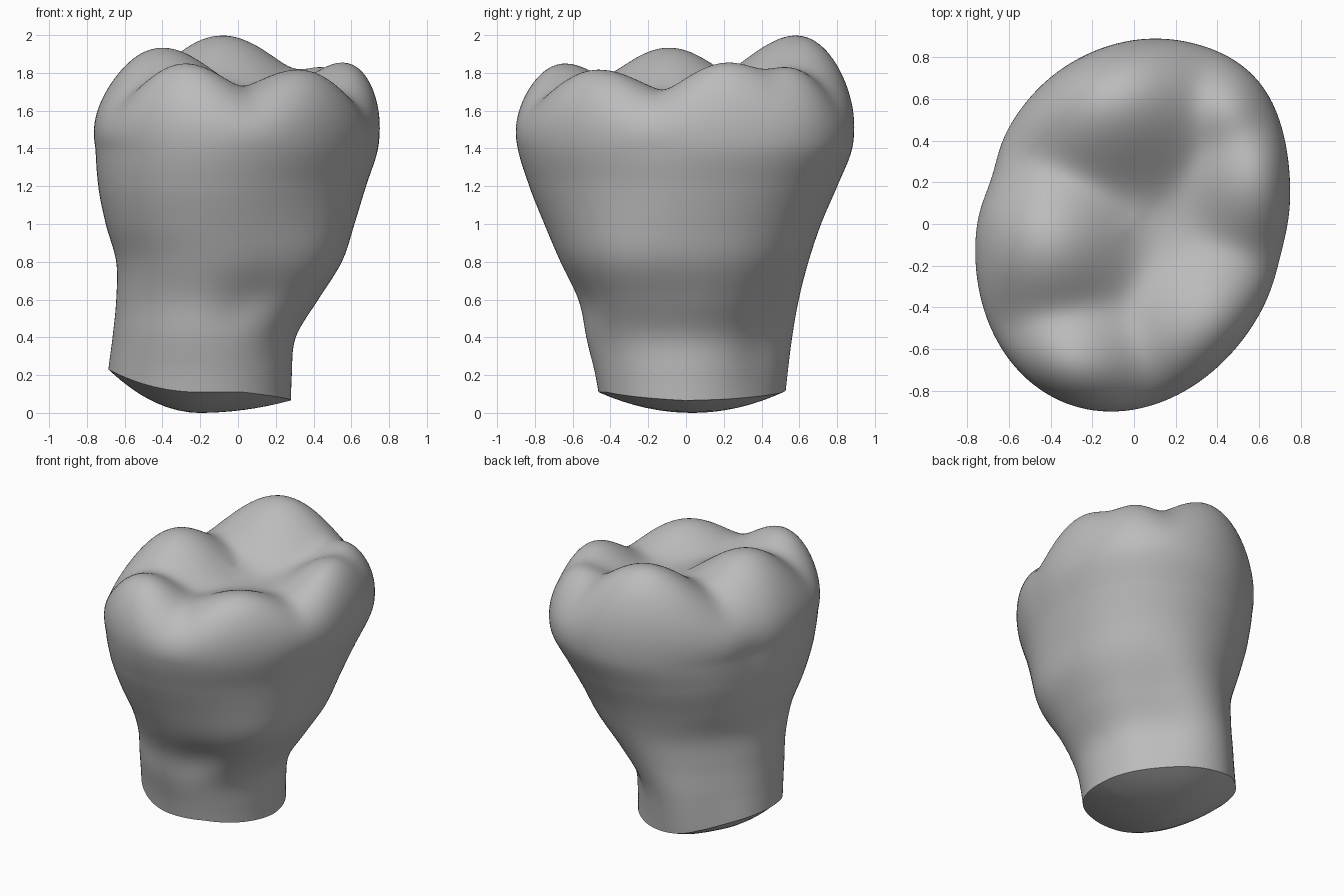
import bpy, bmesh, math

old = bpy.data.objects.get("Cube")
if old:
    bpy.data.objects.remove(old)

SEGMENTS = 128
SHOULDER = 1.4

# Wall stations: height, min x, max x, min y, max y, skew
STATIONS = [
    (0.00, -0.70, 0.28, -0.45, 0.52, -0.04),
    (0.20, -0.69, 0.285, -0.48, 0.54, -0.04),
    (0.40, -0.665, 0.305, -0.53, 0.565, -0.02),
    (0.60, -0.645, 0.42, -0.575, 0.60, 0.02),
    (0.80, -0.645, 0.54, -0.665, 0.65, 0.06),
    (1.00, -0.70, 0.61, -0.75, 0.715, 0.09),
    (1.20, -0.74, 0.675, -0.83, 0.80, 0.11),
    (1.40, -0.755, 0.74, -0.892, 0.88, 0.12),
    (1.60, -0.757, 0.757, -0.906, 0.90, 0.12),
]

# Cusps: x, y, height, spread
CUSPS = [
    (-0.11, 0.67, 2.04, 0.45),
    (-0.42, -0.09, 1.94, 0.38),
    (-0.32, -0.73, 1.91, 0.35),
    (0.40, -0.54, 1.86, 0.40),
    (0.67, 0.24, 1.92, 0.36),
    (0.49, 0.58, 1.88, 0.28),
]

# Wall hollows (negative depth bulges): angle, height, width, spread, depth
HOLLOWS = [
    (157, 1.50, 9, 0.38, 0.035),
    (-17, 1.60, 10, 0.25, 0.03),
    (50, 0.42, 24, 0.36, 0.08),
    (135, 0.20, 24, 0.40, 0.07),
    (-72, 0.58, 18, 0.16, 0.04),
    (-38, 0.80, 26, 0.32, -0.10),
    (128, 1.15, 24, 0.35, -0.03),
    (38, 1.50, 24, 0.35, -0.05),
]


def station(z):
    """Smoothly interpolated section at a height."""
    step = STATIONS[1][0] - STATIONS[0][0]
    last = len(STATIONS) - 1
    i = max(0, min(last - 1, int(z / step)))
    f = z / step - i
    rows = [STATIONS[max(0, min(last, i + k))] for k in (-1, 0, 1, 2)]
    return [0.5 * (2 * b + (c - a) * f + (2 * a - 5 * b + 4 * c - d) * f ** 2
                   + (3 * b - a - 3 * c + d) * f ** 3)
            for a, b, c, d in zip(*rows)][1:]


def section_point(t, z, r=1.0):
    x0, x1, y0, y1, skew = station(z)
    for angle, height, width, spread, depth in HOLLOWS:
        turn = (math.degrees(t) - angle + 180) % 360 - 180
        r *= 1 - depth * math.exp(-(turn / width) ** 2 - ((z - height) / spread) ** 2)
    c, s = math.cos(t), math.sin(t)
    half = math.sqrt(max(0, ((y1 - y0) / 2) ** 2 - skew ** 2))
    return ((x0 + x1) / 2 + r * c * (x1 - x0) / 2,
            (y0 + y1) / 2 + r * (s * half + skew * c))


def root_rim(t):
    return (0.11 + 0.12 * max(0, -math.cos(t)) ** 2 + 0.03 * max(0, math.sin(t))
            - 0.05 * max(0, math.cos(t - 0.5)))


def chewing_height(x, y):
    power = 6
    total = 0.18 ** power
    for cx, cy, top, spread in CUSPS:
        d = ((x - cx) ** 2 + (y - cy) ** 2) / spread ** 2
        total += ((top - 1.5) * math.exp(-0.6 * d)) ** power
    return 1.5 + total ** (1 / power)


def wall_vertex(t, f):
    z = root_rim(t) + (SHOULDER - root_rim(t)) * f
    return (*section_point(t, z), z)


def crown_vertex(t, r):
    x, y = section_point(t, SHOULDER, r)
    dome = math.sqrt(max(0, 1 - r ** 6))
    # The wall keeps bulging just above the shoulder, then rounds over
    swell = 1 + 0.1 * r * dome * (1 - 0.4 * dome)
    x, y = x * swell, y * swell
    return (x, y, SHOULDER + (chewing_height(x, y) - SHOULDER) * dome)


def base_vertex(t, r):
    return (*section_point(t, root_rim(t), r), root_rim(t) * r ** 2)


bm = bmesh.new()
angles = [2 * math.pi * i / SEGMENTS for i in range(SEGMENTS)]
rings = []


def add_ring(maker, value):
    rings.append([bm.verts.new(maker(t, value)) for t in angles])


# Root base, wall and chewing surface, from bottom to top
for k in range(1, 9):
    add_ring(base_vertex, k / 8)
for k in range(1, 49):
    add_ring(wall_vertex, k / 48)
for k in range(1, 45):
    add_ring(crown_vertex, math.cos(math.pi / 2 * k / 45) ** 0.8)

for low, high in zip(rings, rings[1:]):
    for i in range(SEGMENTS):
        j = (i + 1) % SEGMENTS
        bm.faces.new((low[i], low[j], high[j], high[i]))
for ring, maker in ((rings[0], base_vertex), (rings[-1], crown_vertex)):
    tip = bm.verts.new(maker(0, 0))
    for i in range(SEGMENTS):
        bm.faces.new((ring[i], ring[(i + 1) % SEGMENTS], tip))
bmesh.ops.recalc_face_normals(bm, faces=bm.faces)

# Soften the cusps and grooves, leaving the cut edge of the root crisp
crown = [v for v in bm.verts if v.co.z > 1.2]
for _ in range(3):
    bmesh.ops.smooth_vert(bm, verts=crown, factor=0.5,
                          use_axis_x=True, use_axis_y=True, use_axis_z=True)

mesh = bpy.data.meshes.new("molar_tooth")
bm.to_mesh(mesh)
bm.free()
tooth = bpy.data.objects.new("molar_tooth", mesh)
bpy.context.collection.objects.link(tooth)

grey = bpy.data.materials.new("plain_grey")
grey.use_nodes = True
colour = (0.5, 0.5, 0.5, 1)
grey.diffuse_color = colour
grey.node_tree.nodes["Principled BSDF"].inputs["Base Color"].default_value = colour
mesh.materials.append(grey)

bpy.context.view_layer.objects.active = tooth
tooth.select_set(True)
bpy.ops.object.shade_smooth_by_angle(angle=math.radians(40))
